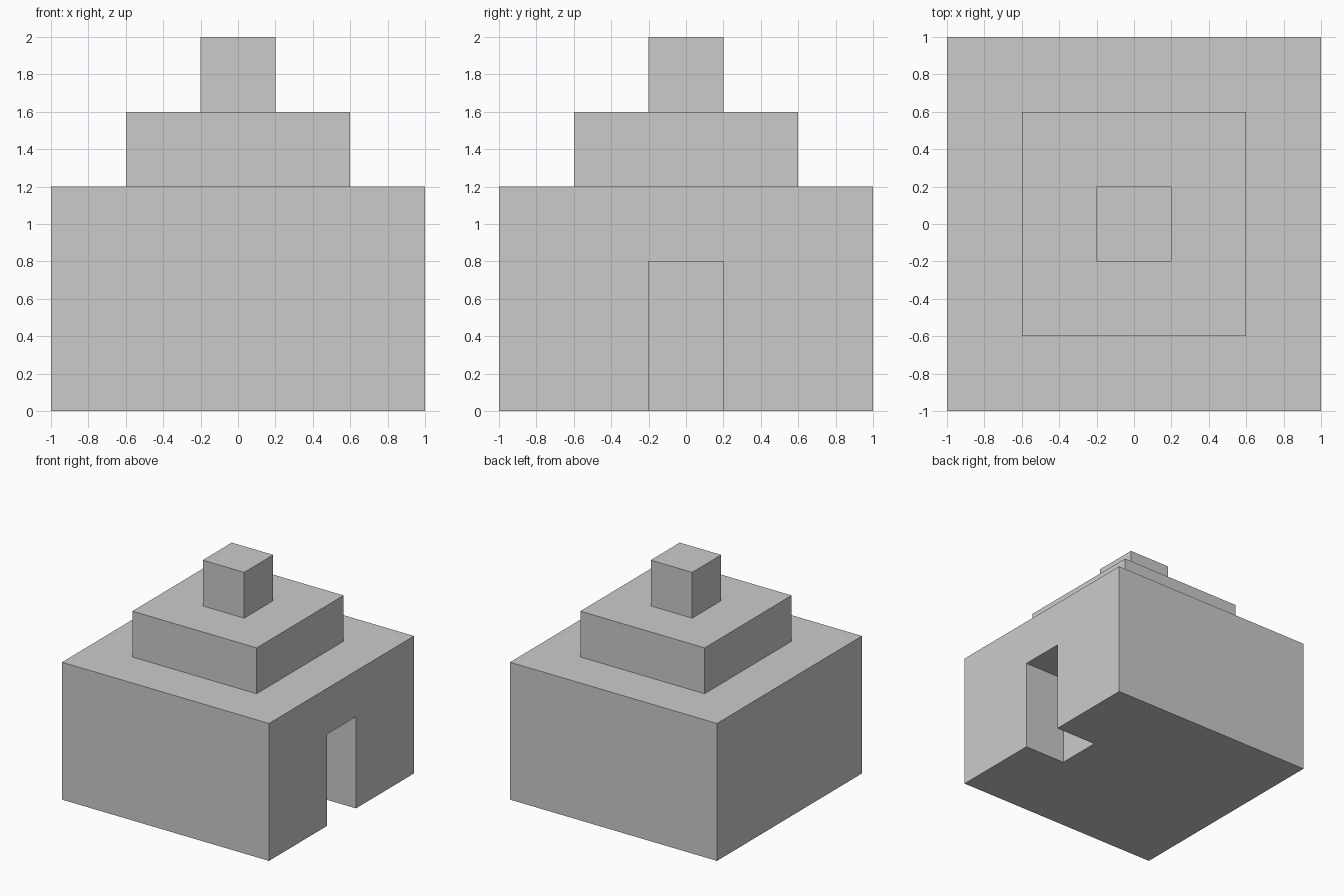
import bpy
import bmesh
from mathutils import Vector, Matrix

if "Cube" in bpy.data.objects:
    bpy.data.objects.remove(bpy.data.objects["Cube"])


def box(bm, lo, hi):
    lo, hi = Vector(lo), Vector(hi)
    mat = Matrix.Translation((lo + hi) / 2) @ Matrix.Diagonal((*(hi - lo), 1))
    bmesh.ops.create_cube(bm, size=1, matrix=mat)


def to_object(bm, name):
    bmesh.ops.recalc_face_normals(bm, faces=bm.faces)
    mesh = bpy.data.meshes.new(name)
    bm.to_mesh(mesh)
    bm.free()
    obj = bpy.data.objects.new(name, mesh)
    bpy.context.collection.objects.link(obj)
    return obj


# Base block, with two narrower tiers inset and raised from its top
bm = bmesh.new()
box(bm, (-1, -1, 0), (1, 1, 1.2))
bm.normal_update()
top = max(bm.faces, key=lambda f: f.calc_center_median().z)
for _ in range(2):
    bmesh.ops.inset_region(bm, faces=[top], thickness=0.4, use_even_offset=True)
    new = bmesh.ops.extrude_face_region(bm, geom=[top])["geom"]
    bmesh.ops.delete(bm, geom=[top], context='FACES_ONLY')
    verts = [v for v in new if isinstance(v, bmesh.types.BMVert)]
    bmesh.ops.translate(bm, verts=verts, vec=(0, 0, 0.4))
    bm.normal_update()
    top = next(f for f in new if isinstance(f, bmesh.types.BMFace))
tower = to_object(bm, "stepped_tower")

# Doorway recess in the right side, 0.4 deep
bm = bmesh.new()
box(bm, (0.6, -0.2, -0.2), (1.2, 0.2, 0.8))
cutter = to_object(bm, "doorway_cutter")
cutter.hide_render = True

mod = tower.modifiers.new("doorway", 'BOOLEAN')
mod.operation = 'DIFFERENCE'
mod.solver = 'EXACT'
mod.object = cutter
bpy.context.view_layer.objects.active = tower
tower.select_set(True)
bpy.ops.object.modifier_apply(modifier=mod.name)
bpy.data.objects.remove(cutter)
